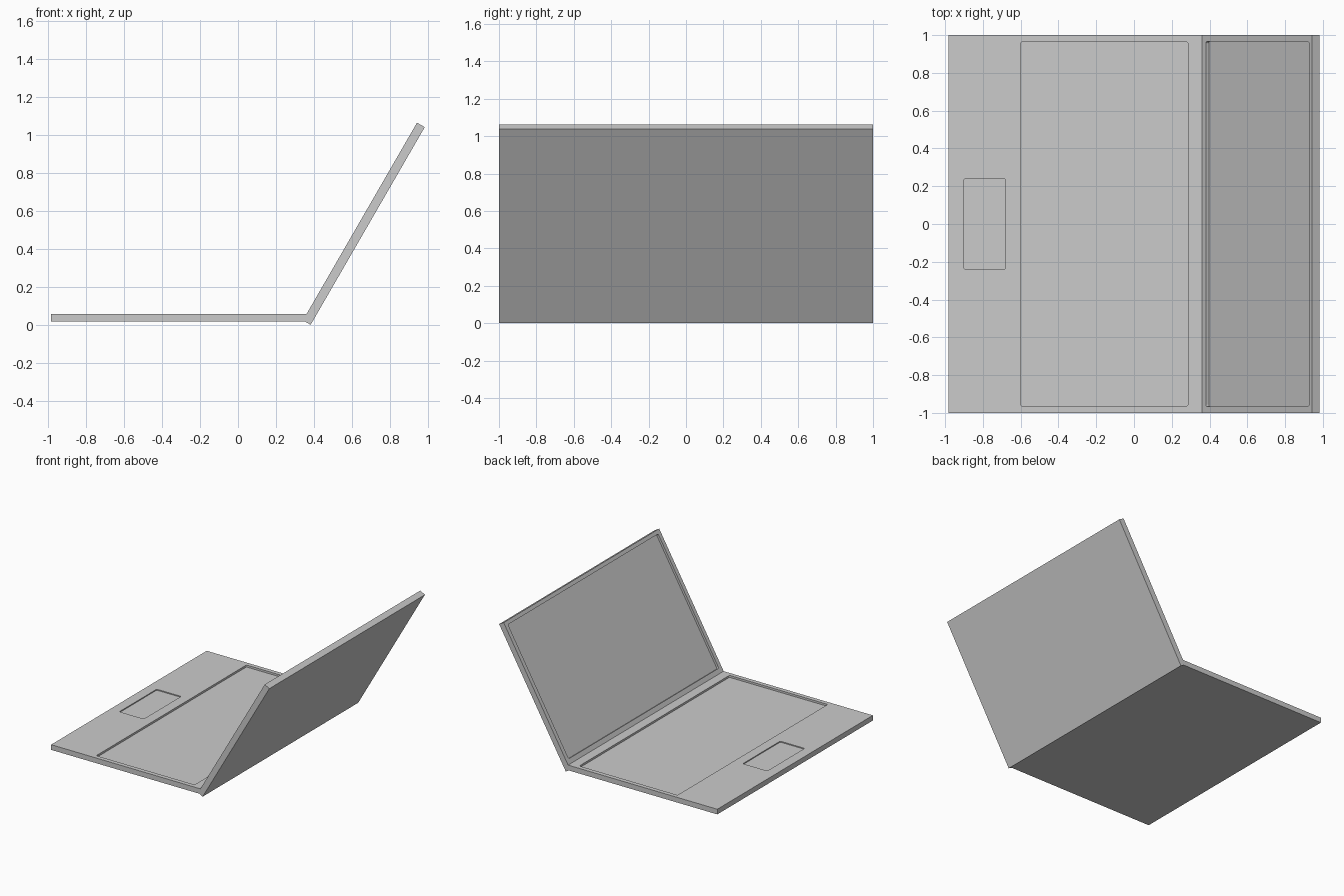
import bpy
import bmesh
import math
from mathutils import Matrix, Vector

cube = bpy.data.objects.get("Cube")
if cube:
    bpy.data.objects.remove(cube, do_unlink=True)

GREY = (0.6, 0.6, 0.6, 1.0)
grey = bpy.data.materials.new("light grey")
grey.diffuse_color = GREY
grey.use_nodes = True
grey.node_tree.nodes["Principled BSDF"].inputs["Base Color"].default_value = GREY


def box(name, low, high, corner=0.0):
    """Axis-aligned box, optionally with rounded upright edges."""
    low, high = Vector(low), Vector(high)
    bm = bmesh.new()
    bmesh.ops.create_cube(bm, size=1.0)
    bmesh.ops.scale(bm, vec=high - low, verts=bm.verts)
    bmesh.ops.translate(bm, vec=(low + high) / 2, verts=bm.verts)
    if corner:
        upright = [e for e in bm.edges
                   if abs(e.verts[0].co.z - e.verts[1].co.z) > 1e-4]
        bmesh.ops.bevel(bm, geom=upright, offset=corner, segments=4,
                        profile=0.5, affect='EDGES')
    mesh = bpy.data.meshes.new(name)
    bm.to_mesh(mesh)
    bm.free()
    mesh.materials.append(grey)
    obj = bpy.data.objects.new(name, mesh)
    bpy.context.collection.objects.link(obj)
    return obj


def recess(panel, x0, x1, half_width, top, depth):
    """Sink a rounded rectangle into the upper face of a panel."""
    cutter = box("recess_cutter", (x0, -half_width, top - depth),
                 (x1, half_width, top + 0.1), corner=0.01)
    cutter.hide_render = True
    mod = panel.modifiers.new("recess", 'BOOLEAN')
    mod.operation = 'DIFFERENCE'
    mod.solver = 'EXACT'
    mod.object = cutter
    bpy.context.view_layer.objects.active = panel
    bpy.ops.object.modifier_apply(modifier=mod.name)
    bpy.data.objects.remove(cutter, do_unlink=True)


# Base with keyboard well and shallow touchpad
BASE_TOP = 0.058
base = box("base", (-0.982, -1, 0.016), (0.375, 1, BASE_TOP))
recess(base, -0.60, 0.285, 0.965, BASE_TOP, 0.016)
recess(base, -0.90, -0.68, 0.24, BASE_TOP, 0.008)

# Lid with sunken screen, modelled flat and then swung open
LID_THICK = 0.047
lid = box("lid", (0, -1, 0), (1.2, 1, LID_THICK))
recess(lid, 0.078, 1.17, 0.965, LID_THICK, 0.018)
lid.data.transform(Matrix.Translation((0.382, 0, 0))
                   @ Matrix.Rotation(math.radians(-60), 4, 'Y'))
